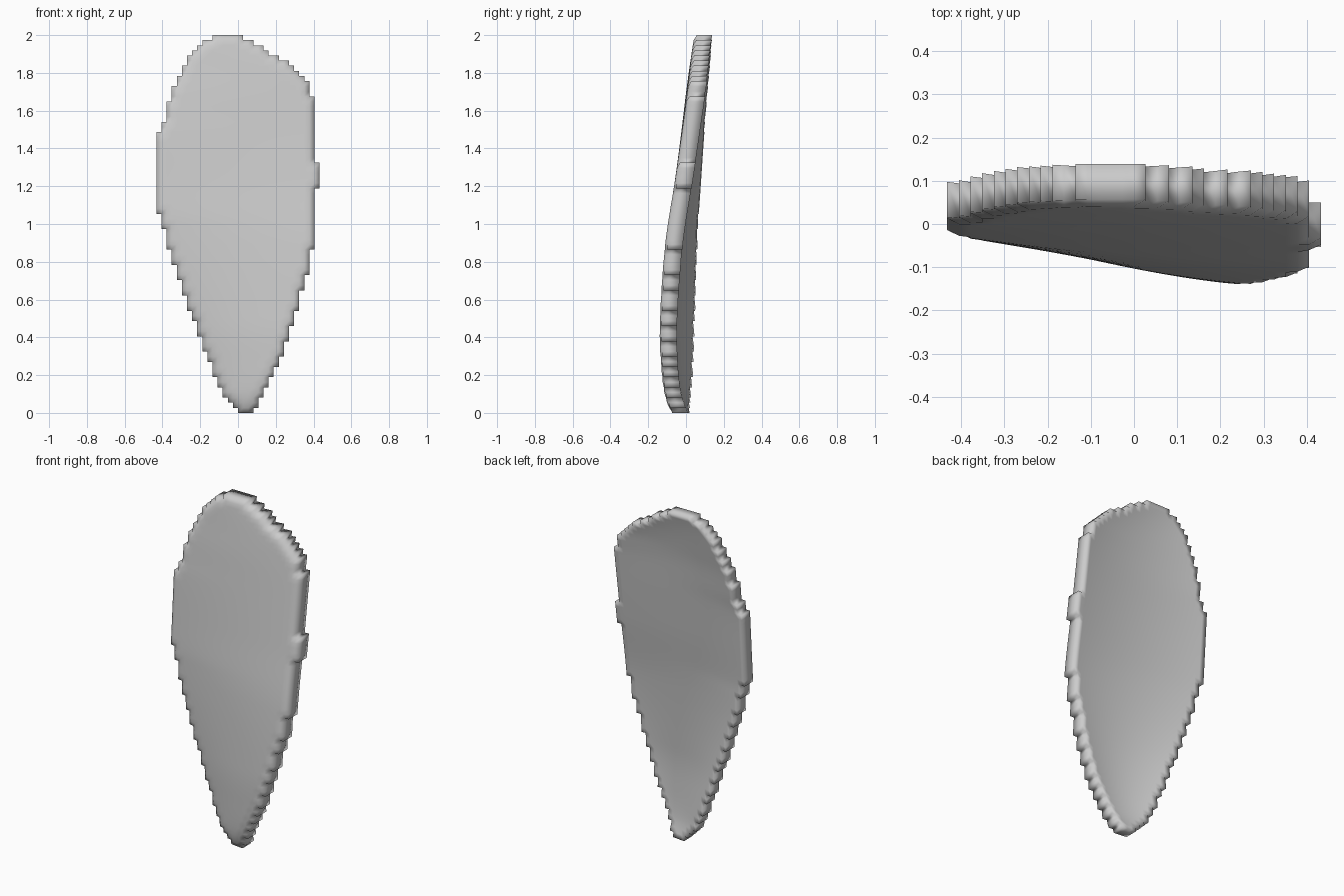
import bpy, bmesh

if "Cube" in bpy.data.objects:
    bpy.data.objects.remove(bpy.data.objects["Cube"])

CELL_X, CELL_Z = 0.027, 2.0 / 74
COLS, ROWS = 32, 74
THICK = 0.094
FRONT_BOW, BACK_BOW, RIM_ROUND = 0.014, 0.034, 0.012

# Profiles as (height, value)
LEFT = [(0, 0.0), (0.085, -0.08), (0.2, -0.132), (0.49, -0.243), (0.79, -0.35), (0.97, -0.40),
        (1.05, -0.424), (1.27, -0.43), (1.49, -0.424), (1.58, -0.385), (1.72, -0.35), (1.83, -0.297),
        (1.92, -0.243), (1.97, -0.19), (2.0, -0.13)]
RIGHT = [(0, 0.075), (0.05, 0.116), (0.19, 0.188), (0.31, 0.243), (0.555, 0.32), (0.77, 0.378),
         (0.9, 0.402), (1.27, 0.412), (1.65, 0.402), (1.735, 0.375), (1.79, 0.35), (1.835, 0.297),
         (1.88, 0.24), (1.92, 0.17), (1.96, 0.10), (2.0, 0.02)]
DEPTH_L = [(0, -0.075), (0.2, -0.057), (0.45, -0.048), (0.7, -0.040), (1.0, -0.029), (1.2, -0.016),
           (1.48, 0.003), (1.65, 0.016), (1.83, 0.033), (2.0, 0.045)]
DEPTH_R = [(0, -0.085), (0.1, -0.12), (0.3, -0.139), (0.5, -0.14), (0.9, -0.11), (1.25, -0.055),
           (1.65, 0.003), (1.8, 0.022), (2.0, 0.045)]


def curve(points, z):
    """Smooth interpolation through a profile."""
    z = min(max(z, points[0][0]), points[-1][0])
    n = len(points)

    def slope(i):
        a, b = points[max(i - 1, 0)], points[min(i + 1, n - 1)]
        return (b[1] - a[1]) / (b[0] - a[0])

    i = next(k for k in range(n - 1) if z <= points[k + 1][0])
    (z0, v0), (z1, v1) = points[i], points[i + 1]
    h = z1 - z0
    t = (z - z0) / h
    return ((2 * t**3 - 3 * t**2 + 1) * v0 + (t**3 - 2 * t**2 + t) * h * slope(i)
            + (3 * t**2 - 2 * t**3) * v1 + (t**3 - t**2) * h * slope(i + 1))


def depth(x, z, bow):
    """Depth of the twisted surface, bowed towards the front."""
    l, r = curve(LEFT, z), curve(RIGHT, z)
    t = min(max((x - l) / (r - l), 0), 1)
    a, b = curve(DEPTH_L, z), curve(DEPTH_R, z)
    fade = min(1, z / 0.5, (2 - z) / 0.35)
    return a + (b - a) * t - bow * 4 * t * (1 - t) * fade * (2 - fade)


def inside(col, row):
    x, z = (col + 0.5 - COLS / 2) * CELL_X, (row + 0.5) * CELL_Z
    r = curve(RIGHT, z + (0.01 if z > 1.3 else -0.01))
    l = curve(LEFT, z + (0.01 if z > 1.3 else -0.01))
    if 1.19 < z < 1.33:  # small tab on the right edge
        r = 0.43
    return l + 0.004 < x < r - 0.004


# Stepped petal blade: front cells, extruded straight back
bm = bmesh.new()
grid = {}


def vert(col, row):
    if (col, row) not in grid:
        x, z = (col - COLS / 2) * CELL_X, row * CELL_Z
        grid[col, row] = bm.verts.new((x, 0, z))
    return grid[col, row]


for row in range(ROWS):
    for col in range(COLS):
        if inside(col, row):
            bm.faces.new([vert(col, row), vert(col + 1, row), vert(col + 1, row + 1), vert(col, row + 1)])

# Convex front with a softened rim, hollow back
front = list(bm.verts)
rim = {v for v in front if v.is_boundary}
back = bmesh.ops.extrude_face_region(bm, geom=list(bm.faces), use_keep_orig=True)["geom"]
for v in back:
    if isinstance(v, bmesh.types.BMVert):
        v.co.y = depth(v.co.x, v.co.z, BACK_BOW) + THICK
for v in front:
    v.co.y = depth(v.co.x, v.co.z, FRONT_BOW) + (RIM_ROUND if v in rim else 0)
bmesh.ops.recalc_face_normals(bm, faces=list(bm.faces))
for f in bm.faces:
    f.smooth = True

mesh = bpy.data.meshes.new("petal_blade")
bm.to_mesh(mesh)
bm.free()
obj = bpy.data.objects.new("petal_blade", mesh)
bpy.context.collection.objects.link(obj)
